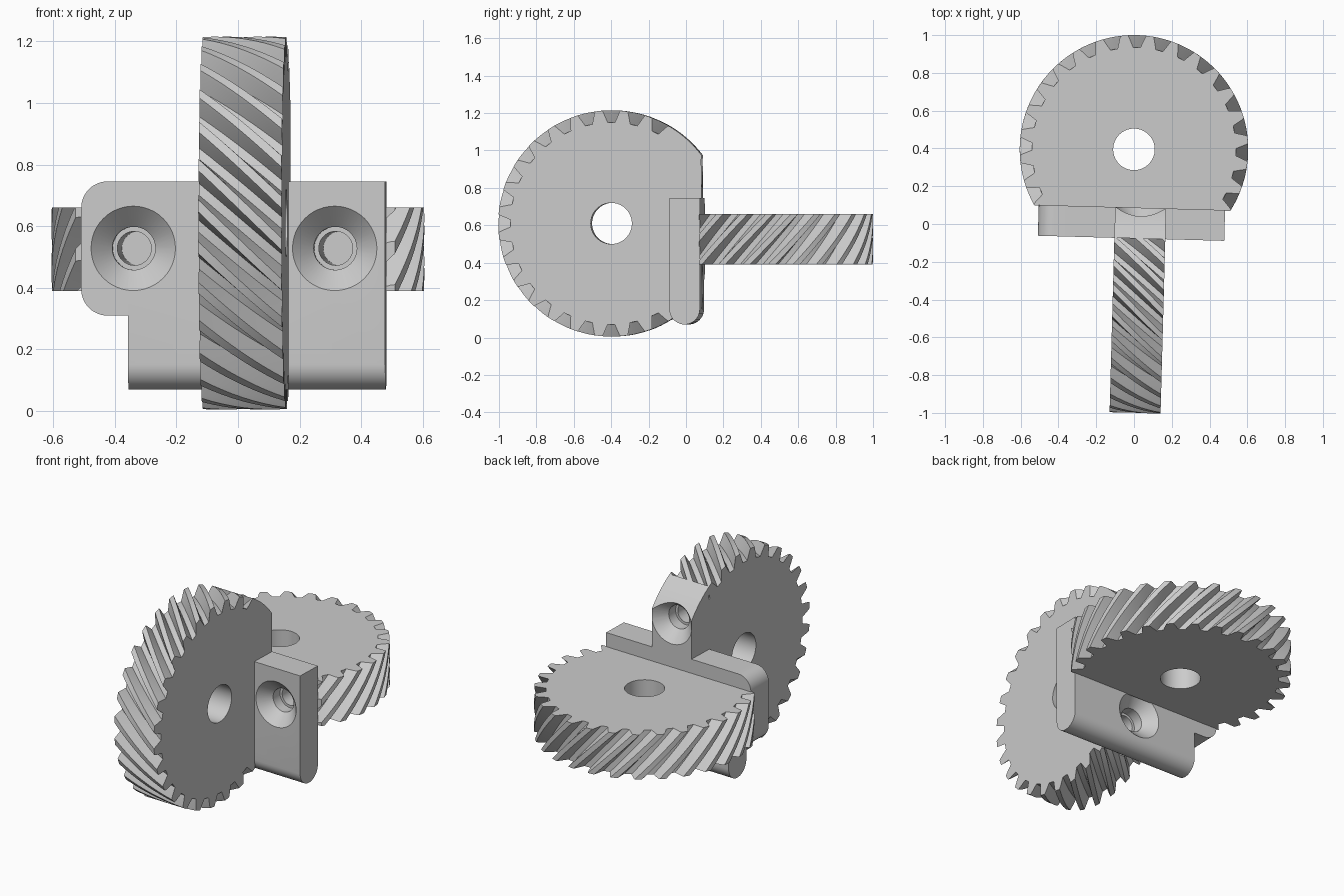
import bpy, bmesh
from math import pi, sin, cos, radians
from mathutils import Matrix, Vector

if "Cube" in bpy.data.objects:
    bpy.data.objects.remove(bpy.data.objects["Cube"], do_unlink=True)

TILT = radians(-1.57)          # whole assembly is turned slightly
FRONT, BACK = -0.076, 0.087    # plate faces
RADIUS, WIDTH, TEETH = 0.605, 0.27, 28
GEAR_A = Vector((0.033, -0.395, 0.61))    # upright gear centre
GEAR_B = Vector((-0.011, 0.395, 0.525))   # flat gear centre
HOLE = 0.327                   # screw offset from gear centre

grey = bpy.data.materials.new("plain_grey")
grey.use_nodes = True
grey.diffuse_color = (0.6, 0.6, 0.6, 1)
grey.node_tree.nodes["Principled BSDF"].inputs["Base Color"].default_value = (0.6, 0.6, 0.6, 1)


def loft(name, rings, matrix=Matrix(), cuts=()):
    """Skin a stack of rings, cap both ends and trim with (point, normal) planes."""
    bm = bmesh.new()
    loops = [[bm.verts.new(matrix @ Vector(p)) for p in ring] for ring in rings]
    n = len(loops[0])
    for a, b in zip(loops, loops[1:]):
        for i in range(n):
            j = (i + 1) % n
            bm.faces.new((a[i], a[j], b[j], b[i]))
    bm.faces.new(loops[0][::-1])
    bm.faces.new(loops[-1])
    bmesh.ops.recalc_face_normals(bm, faces=bm.faces)
    for point, normal in cuts:
        res = bmesh.ops.bisect_plane(bm, geom=bm.verts[:] + bm.edges[:] + bm.faces[:],
                                     plane_co=point, plane_no=normal, clear_outer=True)
        edges = [e for e in res["geom_cut"] if isinstance(e, bmesh.types.BMEdge)]
        bmesh.ops.triangle_fill(bm, edges=edges, use_beauty=True)
    bmesh.ops.recalc_face_normals(bm, faces=bm.faces)
    mesh = bpy.data.meshes.new(name)
    bm.to_mesh(mesh)
    bm.free()
    mesh.materials.append(grey)
    obj = bpy.data.objects.new(name, mesh)
    bpy.context.collection.objects.link(obj)
    obj.rotation_euler.z = TILT
    return obj


def circle(r, h, n=64):
    return [(r * cos(2 * pi * i / n), r * sin(2 * pi * i / n), h) for i in range(n)]


def gear_rings(steps=8, twist=0.43):
    """Helical gear along z; notches start on the axes of the top face."""
    notch = [(-0.08, RADIUS), (-0.07, 0.592), (-0.036, 0.54),
             (0.036, 0.54), (0.07, 0.592), (0.08, RADIUS)]
    rings = []
    for s in range(steps + 1):
        t = s / steps
        turn = twist * (t - 1)
        ring = []
        for k in range(TEETH):
            for off, r in notch:
                a = 2 * pi * k / TEETH + off + turn
                ring.append((r * cos(a), r * sin(a), WIDTH * (t - 0.5)))
        rings.append(ring)
    return rings


def screw_cutter(x, y, z, side):
    """Countersunk bore entering the plate from the front (-1) or the back (1)."""
    m = Matrix.Translation((x, y, z)) @ Matrix.Rotation(side * pi / 2, 4, 'X')
    rings = [circle(0.147, -0.01, 48), circle(0.07, 0.067, 48), circle(0.07, 0.13, 48),
             circle(0.055, 0.13, 48), circle(0.055, 0.65, 48)]
    return loft("screw_cutter", rings, m)


def carve(obj, cutters):
    bpy.context.view_layer.objects.active = obj
    for c in cutters:
        mod = obj.modifiers.new("hole", 'BOOLEAN')
        mod.operation = 'DIFFERENCE'
        mod.solver = 'EXACT'
        mod.object = c
        bpy.ops.object.modifier_apply(modifier=mod.name)


to_x = Matrix.Rotation(pi / 2, 4, 'Y')
place_a = Matrix.Translation(GEAR_A) @ to_x
place_b = Matrix.Translation(GEAR_B)

# Gears, trimmed flat where they meet the plate
gear_a = loft("upright_gear", gear_rings(), place_a, [((0, FRONT + 0.006, 0), (0, 1, 0))])
gear_b = loft("flat_gear", gear_rings(), place_b, [((0, BACK - 0.004, 0), (0, -1, 0))])

# Toothless rim block behind the upright gear, above the plate
rim = loft("rim_block", [circle(RADIUS, -WIDTH / 2, 160), circle(RADIUS, WIDTH / 2, 160)], place_a,
           [((0, BACK, 0), (0, 1, 0)), ((0, FRONT, 0), (0, -1, 0)), ((0, 0, 0.74), (0, 0, -1))])

# Mounting plate with a fully rounded lower edge
mid, half = (FRONT + BACK) / 2, (BACK - FRONT) / 2
low, top, right, step, left = 0.07, 0.745, 0.48, -0.355, -0.507
section = [(BACK, top), (FRONT, top)]
section += [(mid - half * cos(a), low + half - half * sin(a)) for a in [pi * i / 20 for i in range(21)]]
plate = loft("mount_plate", [[(x, y, z) for y, z in section] for x in (step, right)])

# Side tab with rounded outer corners
r, tab_low = 0.085, 0.31
outline = [(step, tab_low), (step, top)]
for cz, start in ((top - r, pi / 2), (tab_low + r, pi)):
    for i in range(13):
        a = start + pi / 2 * i / 12
        outline.append((left + r + r * cos(a), cz + r * sin(a)))
tab = loft("mount_tab", [[(x, y, z) for x, z in outline] for y in (FRONT, BACK)])

# Screw holes and axle holes
front_holes = [screw_cutter(GEAR_B.x + s * HOLE, FRONT, 0.528, -1) for s in (-1, 1)]
back_low, back_high = [screw_cutter(GEAR_A.x, BACK, GEAR_A.z + s * HOLE, 1) for s in (-1, 1)]
axle = [circle(0.11, -0.3), circle(0.11, 0.3)]
axle_a = loft("axle_cutter", axle, place_a)
axle_b = loft("axle_cutter", axle, place_b)

carve(gear_a, [axle_a, back_low, back_high])
carve(gear_b, [axle_b] + front_holes)
carve(rim, [back_high])
carve(plate, front_holes + [back_low])
carve(tab, front_holes[:1])
for c in front_holes + [back_low, back_high, axle_a, axle_b]:
    bpy.data.objects.remove(c, do_unlink=True)

# Smooth curves, keep hard edges
for obj in (gear_a, gear_b, rim, plate, tab):
    bpy.ops.object.select_all(action='DESELECT')
    obj.select_set(True)
    bpy.context.view_layer.objects.active = obj
    bpy.ops.object.shade_smooth_by_angle(angle=radians(25))
